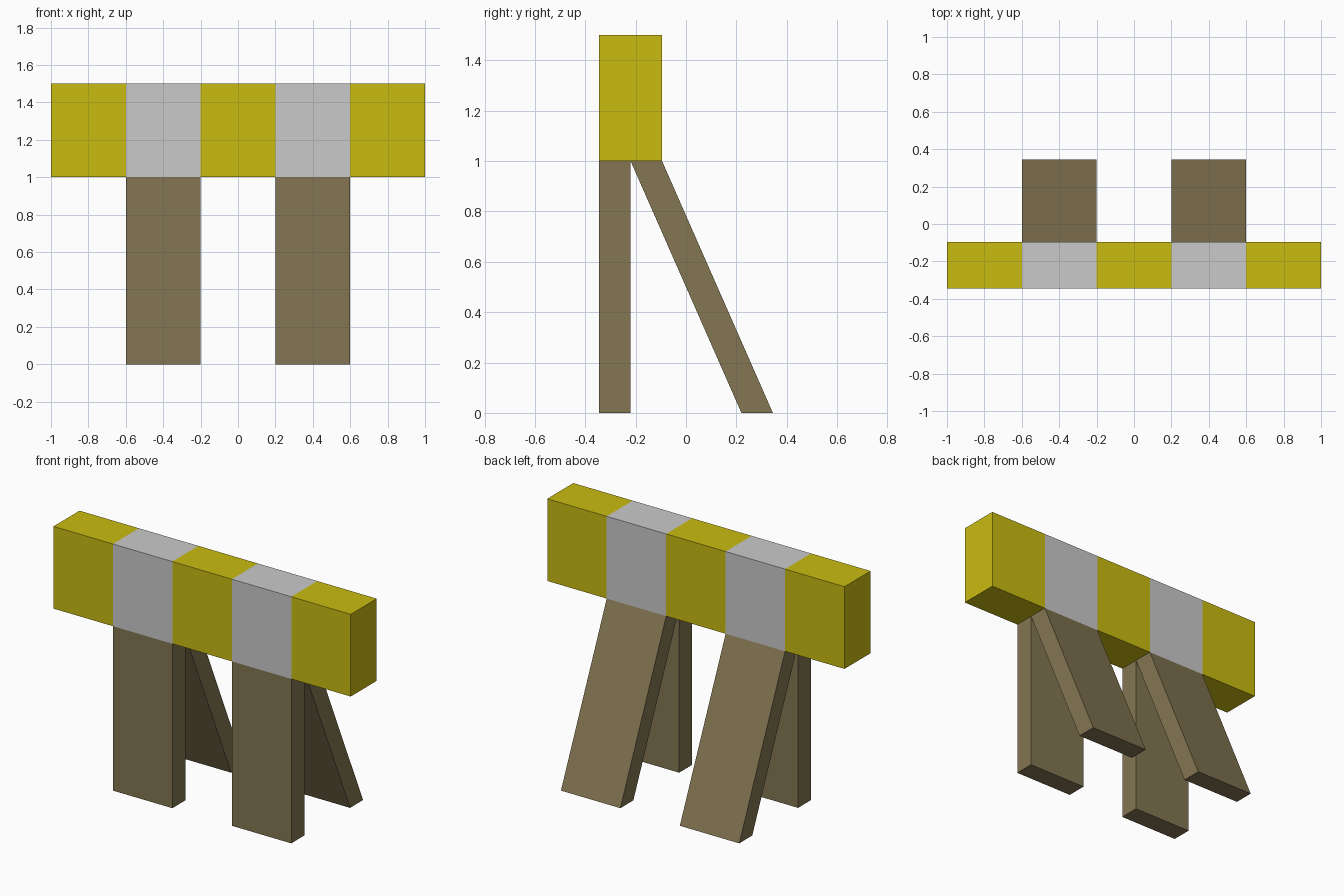
import bpy
import bmesh
from mathutils import Vector

cube = bpy.data.objects.get("Cube")
if cube:
    bpy.data.objects.remove(cube, do_unlink=True)


def material(name, rgb):
    mat = bpy.data.materials.new(name)
    mat.use_nodes = True
    color = (*rgb, 1.0)
    mat.diffuse_color = color
    mat.node_tree.nodes["Principled BSDF"].inputs["Base Color"].default_value = color
    return mat


yellow = material("yellow paint", (0.59, 0.50, 0.006))
white = material("white paint", (0.59, 0.59, 0.59))
wood = material("brown wood", (0.228, 0.18, 0.085))


def extrude_profile(name, profile, x_min, x_max, mats, cuts=()):
    """Extrude a (y, z) outline along x, with optional cross cuts."""
    bm = bmesh.new()
    face = bm.faces.new([bm.verts.new((x_min, y, z)) for y, z in profile])
    result = bmesh.ops.extrude_face_region(bm, geom=[face])
    moved = [v for v in result["geom"] if isinstance(v, bmesh.types.BMVert)]
    bmesh.ops.translate(bm, vec=(x_max - x_min, 0, 0), verts=moved)
    for x in cuts:
        bmesh.ops.bisect_plane(bm, geom=bm.verts[:] + bm.edges[:] + bm.faces[:],
                               plane_co=Vector((x, 0, 0)), plane_no=Vector((1, 0, 0)))
    bmesh.ops.recalc_face_normals(bm, faces=bm.faces[:])
    mesh = bpy.data.meshes.new(name)
    bm.to_mesh(mesh)
    bm.free()
    for mat in mats:
        mesh.materials.append(mat)
    obj = bpy.data.objects.new(name, mesh)
    bpy.context.scene.collection.objects.link(obj)
    return obj


FRONT, MIDDLE, BACK, FOOT = -0.345, -0.22, -0.095, 0.345
TOP, BEAM, STRIPE = 1.5, 1.0, 0.4
THICK = BACK - MIDDLE

# Striped beam: five equal bands, alternating yellow and white
beam = extrude_profile("barrier_beam",
                       [(FRONT, BEAM), (BACK, BEAM), (BACK, TOP), (FRONT, TOP)],
                       -1, 1, [yellow, white], [-1 + STRIPE * i for i in range(1, 5)])
for poly in beam.data.polygons:
    poly.material_index = int((poly.center.x + 1) / STRIPE - 1e-4) % 2

# Upright front legs and slanted back braces under the white bands
for side, x in (("right", -0.6), ("left", 0.2)):
    extrude_profile(f"{side}_front_leg",
                    [(FRONT, 0), (MIDDLE, 0), (MIDDLE, BEAM), (FRONT, BEAM)],
                    x, x + STRIPE, [wood])
    extrude_profile(f"{side}_back_brace",
                    [(FOOT - THICK, 0), (FOOT, 0), (BACK, BEAM), (MIDDLE, BEAM)],
                    x, x + STRIPE, [wood])
